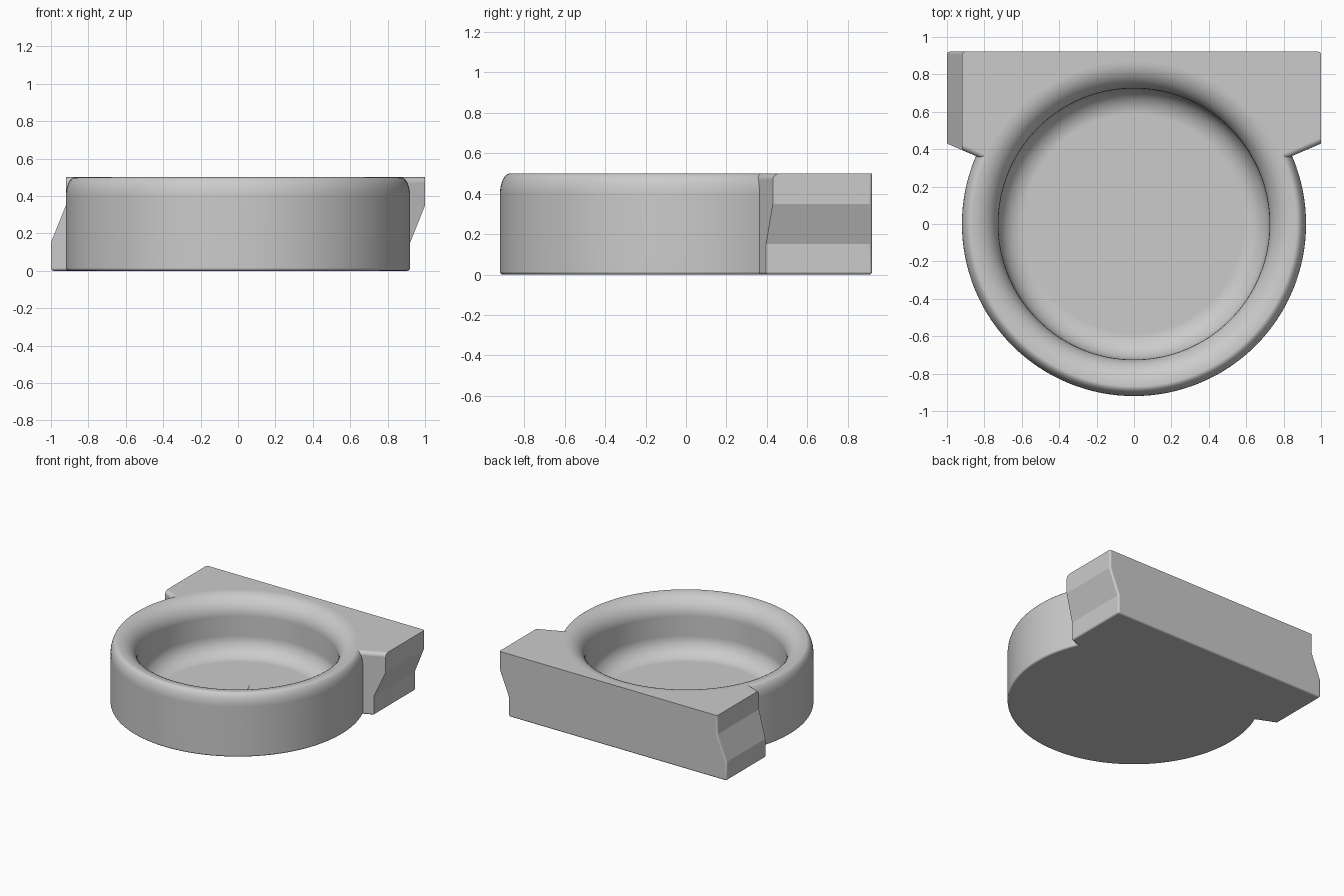
import bpy, bmesh
from math import sin, cos, pi, radians

cube = bpy.data.objects.get("Cube")
if cube:
    bpy.data.objects.remove(cube, do_unlink=True)

grey = bpy.data.materials.new("plain grey")
grey.use_nodes = True
grey.diffuse_color = (0.6, 0.6, 0.6, 1)
grey.node_tree.nodes["Principled BSDF"].inputs["Base Color"].default_value = (0.6, 0.6, 0.6, 1)


def add_object(name, bm):
    bmesh.ops.recalc_face_normals(bm, faces=bm.faces)
    mesh = bpy.data.meshes.new(name)
    bm.to_mesh(mesh)
    bm.free()
    mesh.materials.append(grey)
    obj = bpy.data.objects.new(name, mesh)
    bpy.context.collection.objects.link(obj)
    return obj


def arc(cr, cz, rr, rz, start, end, steps=10):
    """Elliptical arc of (radius, height) points, angles in degrees."""
    angles = [radians(start + (end - start) * i / steps) for i in range(steps + 1)]
    return [(cr + rr * cos(a), cz + rz * sin(a)) for a in angles]


def lathe(name, profile, sides=128):
    """Closed solid turned around z; the profile ends are capped."""
    bm = bmesh.new()
    rings = [[bm.verts.new((r * cos(2 * pi * i / sides), r * sin(2 * pi * i / sides), z))
              for i in range(sides)] for r, z in profile]
    for low, high in zip(rings, rings[1:]):
        for i in range(sides):
            j = (i + 1) % sides
            bm.faces.new((low[i], low[j], high[j], high[i]))
    bm.faces.new(rings[0])
    bm.faces.new(rings[-1])
    return add_object(name, bm)


# Round outer body with a small foot bevel and a rounded rim
holder = lathe("holder_body", arc(0.905, 0.015, 0.015, 0.015, -90, 0, 6)
               + arc(0.87, 0.4, 0.05, 0.1, 0, 90))

# Bore: rounded floor corner, straight wall, flared mouth
FLOOR = 0.06
bore = lathe("bore_cutter", arc(0.585, FLOOR + 0.14, 0.14, 0.14, -90, 0)
             + arc(0.868, 0.357, 0.143, 0.143, 180, 90) + [(0.868, 0.6)])

# Rear block: stepped ends that nest, front walls running towards the centre
BACK, SLOPE, TOP, INNER = 0.921, 0.43, 0.5, 0.4
right_end = [(0.92, 0), (0.92, 0.15), (1, 0.35), (1, TOP)]
left_end = [(-0.92, TOP), (-0.92, 0.35), (-1, 0.15), (-1, 0)]
bm = bmesh.new()


def front_verts(points):
    return [bm.verts.new((x, SLOPE * abs(x), z)) for x, z in points]


def back_verts(points):
    return [bm.verts.new((x, BACK, z)) for x, z in points]


right_front, left_front = front_verts(right_end), front_verts(left_end)
right_back, left_back = back_verts(right_end), back_verts(left_end)
low_l, low_r, high_r, high_l = front_verts([(-INNER, 0), (INNER, 0), (INNER, TOP), (-INNER, TOP)])
for front, back in ((right_front, right_back), (left_front, left_back)):
    for i in range(3):
        bm.faces.new((front[i], front[i + 1], back[i + 1], back[i]))
bm.faces.new(right_back + left_back)
bm.faces.new([low_r] + right_front + [high_r])
bm.faces.new([high_l] + left_front + [low_l])
bm.faces.new((low_l, low_r, high_r, high_l))
bm.faces.new((right_front[3], right_back[3], left_back[0], left_front[0], high_l, high_r))
bm.faces.new((left_front[3], left_back[3], right_back[0], right_front[0], low_r, low_l))


def bevel_edges(rule, width):
    chosen = [e for e in bm.edges if rule(e.verts[0].co, e.verts[1].co)]
    bmesh.ops.bevel(bm, geom=chosen, offset=width, segments=5,
                    profile=0.5, affect='EDGES', clamp_overlap=False)


bmesh.ops.recalc_face_normals(bm, faces=bm.faces)
bevel_edges(lambda a, b: min(a.z, b.z) > 0.49 and max(a.y, b.y) < 0.5, 0.03)
bevel_edges(lambda a, b: max(a.z, b.z) < 0.01
            or min(a.y, b.y) > 0.9 and a.x * b.x > 0.5, 0.015)
block = add_object("rear_block", bm)

# Join the block and hollow out the bore
bpy.context.view_layer.objects.active = holder
for tool, operation in ((block, 'UNION'), (bore, 'DIFFERENCE')):
    mod = holder.modifiers.new(operation.title(), 'BOOLEAN')
    mod.operation, mod.object, mod.solver = operation, tool, 'EXACT'
    bpy.ops.object.modifier_apply(modifier=mod.name)
    bpy.data.objects.remove(tool, do_unlink=True)

# Thin heart plate on the floor
lobe_x, lobe_y, lobe_r = 0.235, 0.06, 0.24
right_half = arc(lobe_x, lobe_y, lobe_r, lobe_r, 168, -55, 32)
heart = right_half + [(0, -0.4)] + [(-x, y) for x, y in reversed(right_half[1:])]
bm = bmesh.new()
base = bm.faces.new([bm.verts.new((x, y, FLOOR - 0.002)) for x, y in heart])
raised = bmesh.ops.extrude_face_region(bm, geom=[base])["geom"]
bmesh.ops.translate(bm, vec=(0, 0, 0.006),
                    verts=[v for v in raised if isinstance(v, bmesh.types.BMVert)])
heart_plate = add_object("heart_plate", bm)

# Smooth curves, crisp corners, flat large faces
for obj in (holder, heart_plate):
    bpy.ops.object.select_all(action='DESELECT')
    obj.select_set(True)
    bpy.context.view_layer.objects.active = obj
    bpy.ops.object.shade_smooth_by_angle(angle=radians(20))
    obj.modifiers.new("Flat faces", 'WEIGHTED_NORMAL').keep_sharp = True
